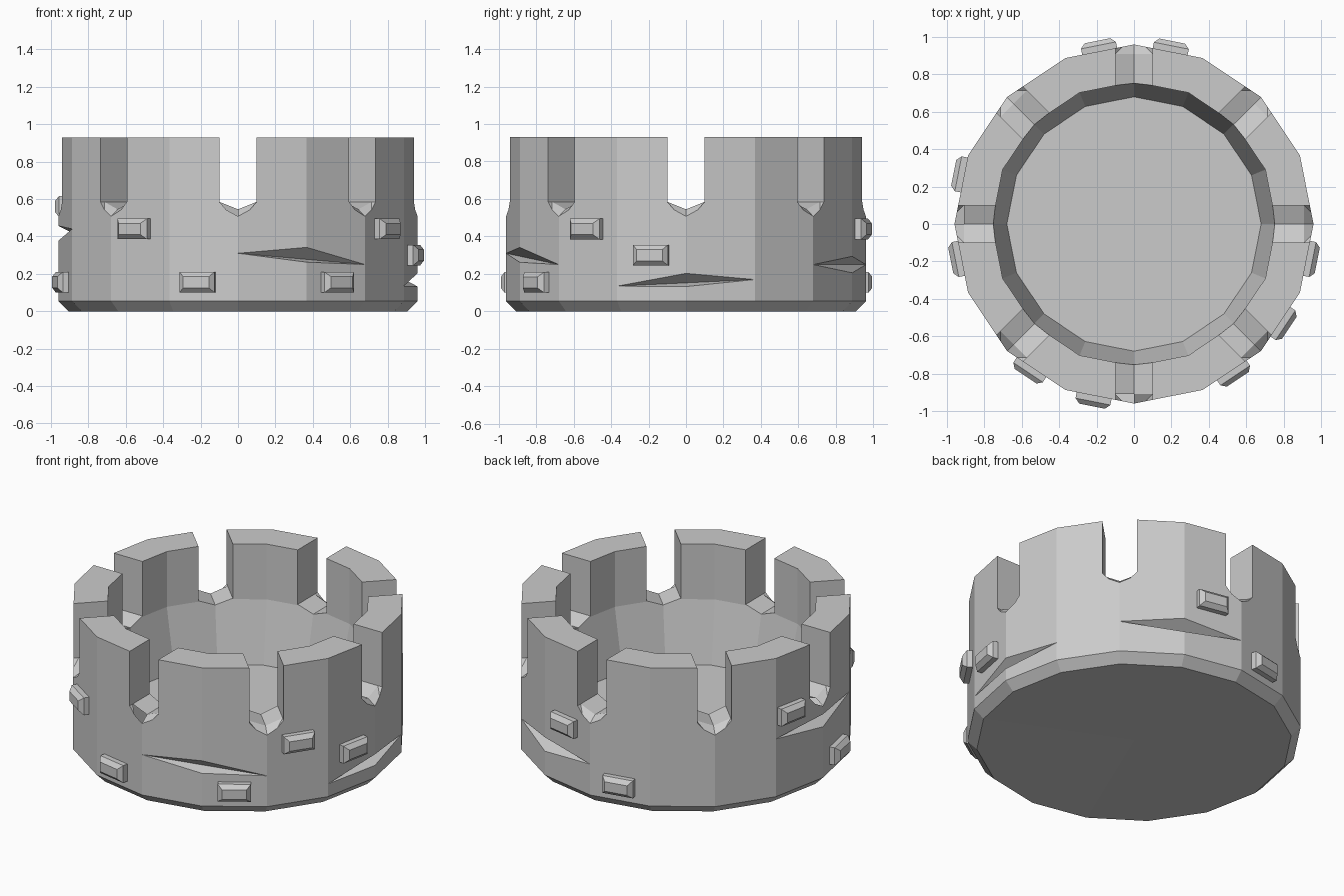
import bpy, bmesh, math
from mathutils import Matrix, Vector

if "Cube" in bpy.data.objects:
    bpy.data.objects.remove(bpy.data.objects["Cube"])

SIDES = 16
R = 0.96


def polar(deg, r, z, t=0.0):
    """Point at radius r on bearing deg, shifted sideways by t."""
    a = math.radians(deg)
    return Vector((r * math.cos(a) - t * math.sin(a),
                   r * math.sin(a) + t * math.cos(a), z))


def finish(bm, name):
    bmesh.ops.recalc_face_normals(bm, faces=bm.faces)
    me = bpy.data.meshes.new(name)
    bm.to_mesh(me)
    bm.free()
    ob = bpy.data.objects.new(name, me)
    bpy.context.collection.objects.link(ob)
    return ob


def hull(points, name):
    bm = bmesh.new()
    for p in points:
        bm.verts.new(p)
    res = bmesh.ops.convex_hull(bm, input=bm.verts)
    loose = [v for v in bm.verts if not v.link_faces]
    bmesh.ops.delete(bm, geom=loose, context='VERTS')
    bmesh.ops.dissolve_limit(bm, angle_limit=0.001, verts=bm.verts, edges=bm.edges)
    return finish(bm, name)


def cut(target, cutter):
    mod = target.modifiers.new("cut", 'BOOLEAN')
    mod.operation = 'DIFFERENCE'
    mod.solver = 'EXACT'
    mod.object = cutter
    bpy.context.view_layer.objects.active = target
    bpy.ops.object.modifier_apply(modifier=mod.name)
    bpy.data.objects.remove(cutter, do_unlink=True)


# Hollow tower wall: a closed 16-sided lathe
profile = [(0.905, 0.0), (R, 0.055), (R, 0.93), (0.76, 0.93), (0.76, 0.58), (0.68, 0.2)]
bm = bmesh.new()
rings = [[bm.verts.new(polar(i * 360 / SIDES, r, z)) for i in range(SIDES)]
         for r, z in profile]
for a, b in zip(rings, rings[1:]):
    for i in range(SIDES):
        j = (i + 1) % SIDES
        bm.faces.new((a[i], a[j], b[j], b[i]))
under = bm.verts.new((0, 0, 0.015))
for i in range(SIDES):
    bm.faces.new((rings[0][(i + 1) % SIDES], rings[0][i], under))
bm.faces.new(rings[-1])
tower = finish(bm, "tower_wall")

# Battlement gaps with a V-shaped sill and a steeper outer lip
W = 0.1
for k in range(8):
    d = k * 45
    section = [(-W, 0.585), (0, 0.545), (W, 0.585), (W, 1.1), (-W, 1.1)]
    cut(tower, hull([polar(d, r, z, t) for r in (0.6, 1.1) for t, z in section], "gap_cutter"))
    lip = [polar(d, 0.91, 0.545), polar(d, 1.01, 0.47)]
    lip += [polar(d, r, z, t) for r in (0.91, 1.01) for t in (-W, W) for z in (0.585, 0.7)]
    cut(tower, hull(lip, "lip_cutter"))

# Wedge-shaped cracks: start bearing, end bearing, start z, end z, mid top, mid bottom
for a, b, za, zb, top, low in [(-90, -45, 0.31, 0.25, 0.35, 0.26),
                               (-22.5, 22.5, 0.135, 0.17, 0.21, 0.13),
                               (45, 90, 0.25, 0.25, 0.30, 0.20),
                               (157.5, 202.5, 0.42, 0.44, 0.46, 0.37)]:
    m = (a + b) / 2
    cut(tower, hull([polar(a, R, za), polar(b, R, zb), polar(m, 0.97, top),
                     polar(m, 0.97, low)], "crack_cutter"))

# Raised bricks, each on one wall facet: bearing, height, sideways shift
for n, (d, z, t) in enumerate([(-101.25, 0.155, -0.03), (-123.75, 0.44, -0.03),
                               (-56.25, 0.155, 0.0), (-33.75, 0.44, 0.0),
                               (-11.25, 0.30, 0.0), (191.25, 0.155, 0.0),
                               (168.75, 0.56, -0.08), (101.25, 0.155, 0.0),
                               (78.75, 0.44, -0.01)]):
    bm = bmesh.new()
    bmesh.ops.create_cube(bm, size=1)
    bmesh.ops.scale(bm, vec=(0.1, 0.19, 0.11), verts=bm.verts)
    outer = [e for e in bm.edges if all(v.co.x > 0 for v in e.verts)]
    bmesh.ops.bevel(bm, geom=outer, offset=0.025, segments=1, affect='EDGES')
    bm.transform(Matrix.Translation(polar(d, 0.949, z, t))
                 @ Matrix.Rotation(math.radians(d), 4, 'Z'))
    finish(bm, f"brick_{n + 1}")
